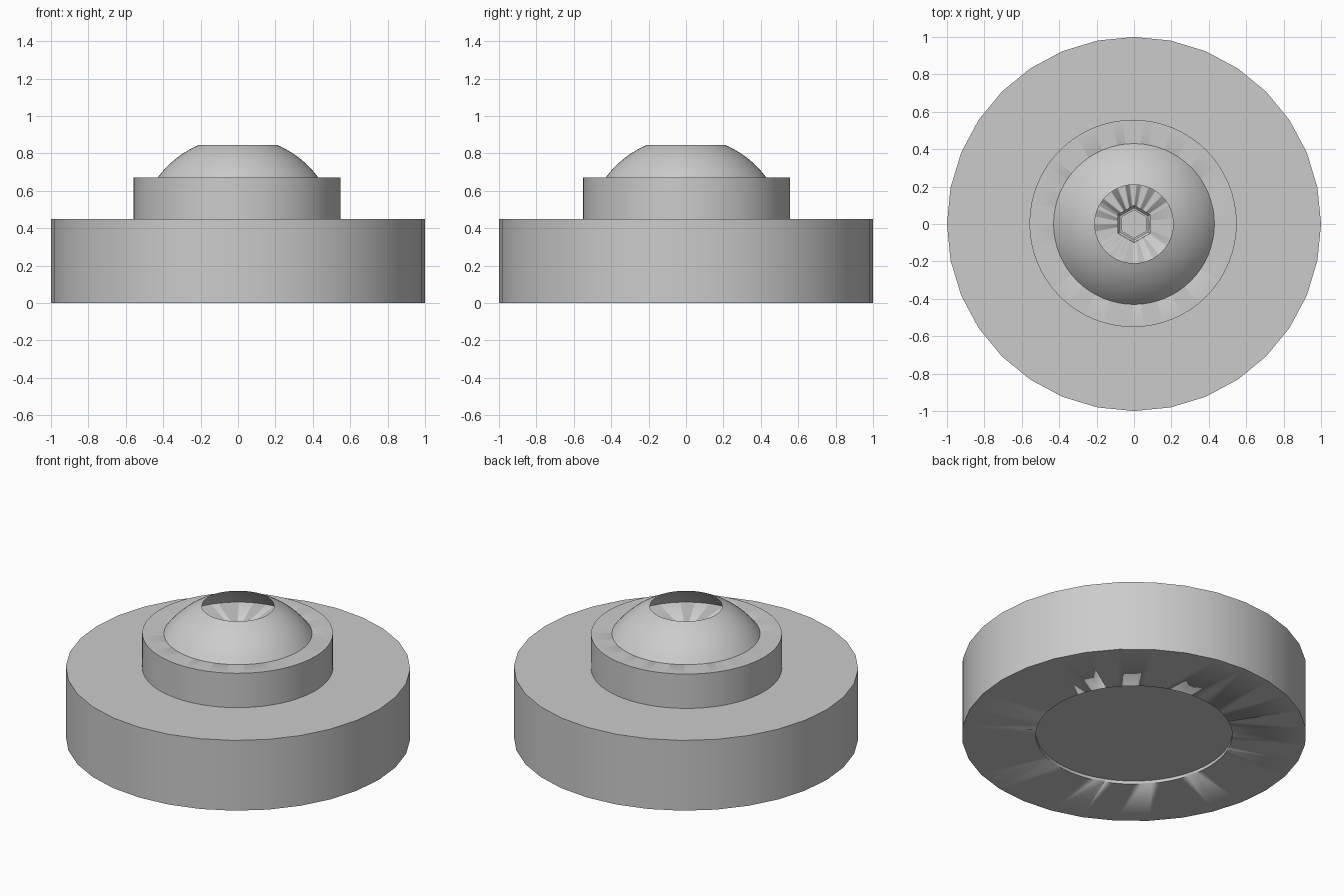
import bpy, bmesh
from math import pi, cos, sin, radians

if "Cube" in bpy.data.objects:
    bpy.data.objects.remove(bpy.data.objects["Cube"])


def lathe(name, profile, segments, phase=0.0, offset=(0, 0), smooth=40):
    """Revolve (radius, z) points around the z axis."""
    bm = bmesh.new()
    rings = []
    for r, z in profile:
        count = 1 if r == 0 else segments
        rings.append([bm.verts.new((r * cos(phase + 2 * pi * i / segments),
                                    r * sin(phase + 2 * pi * i / segments), z))
                      for i in range(count)])
    for a, b in zip(rings, rings[1:]):
        for i in range(segments):
            j = (i + 1) % segments
            corners = [a[i % len(a)], a[j % len(a)], b[j % len(b)], b[i % len(b)]]
            bm.faces.new(list(dict.fromkeys(corners)))
    # open shells keep the winding of the profile, solids are made consistent
    if profile[0][0] == 0:
        bmesh.ops.recalc_face_normals(bm, faces=bm.faces)
    mesh = bpy.data.meshes.new(name)
    bm.to_mesh(mesh)
    bm.free()
    obj = bpy.data.objects.new(name, mesh)
    bpy.context.collection.objects.link(obj)
    obj.location = (offset[0], offset[1], 0)
    bpy.ops.object.select_all(action='DESELECT')
    obj.select_set(True)
    bpy.context.view_layer.objects.active = obj
    bpy.ops.object.shade_smooth_by_angle(angle=radians(smooth))
    return obj


def cut(target, cutter):
    mod = target.modifiers.new("cut", 'BOOLEAN')
    mod.operation = 'DIFFERENCE'
    mod.solver = 'EXACT'
    mod.object = cutter
    cutter.hide_render = True
    cutter.display_type = 'WIRE'


# Wide base disc with a shallow round recess underneath
base = lathe("base_disc", [(0, 0), (1, 0), (1, 0.45), (0, 0.45)], 32)
recess = lathe("recess_cutter", [(0, -0.1), (0.57, -0.1), (0.57, 0.02), (0, 0.02)], 64)
cut(base, recess)

# Raised collar with a small stepped hexagonal socket in its top
collar = lathe("collar", [(0, 0.44), (0.554, 0.44), (0.554, 0.67), (0, 0.67)], 64,
               offset=(-0.005, 0.003))
socket = lathe("socket_cutter",
               [(0, 0.72), (0.099, 0.72), (0.099, 0.66), (0.086, 0.645),
                (0.075, 0.645), (0.075, 0.61), (0, 0.61)], 6, phase=pi / 2, smooth=10)
cut(collar, socket)

# Thin open dome: a slice of a sphere, wide open at the top
radius, centre = 0.533, 0.355
low, high, steps = radians(36.2), radians(66.8), 10
arc = [low + (high - low) * i / steps for i in range(steps + 1)]
lathe("open_dome", [(radius * cos(t), centre + radius * sin(t)) for t in arc], 64)
